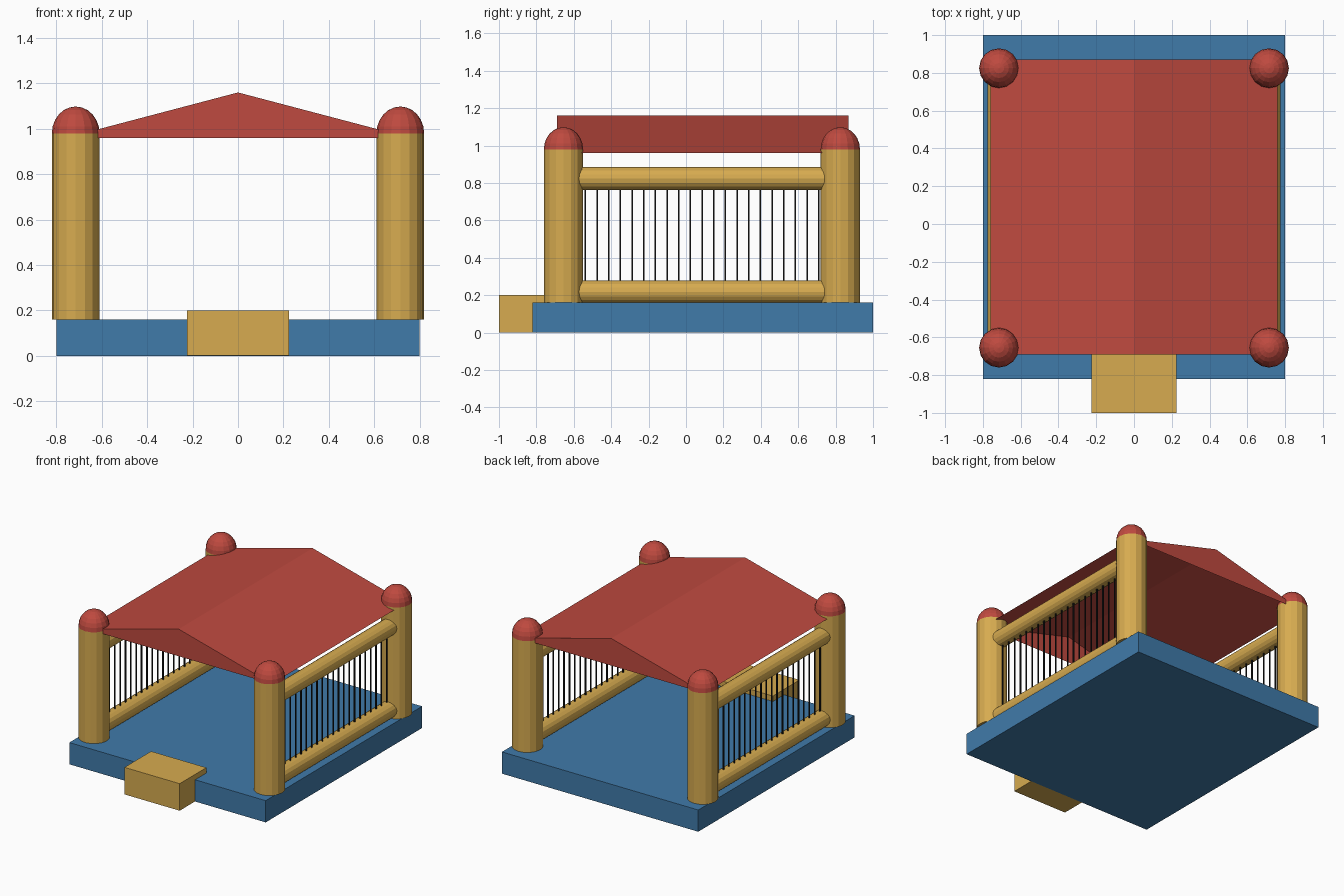
import bpy
import bmesh
from mathutils import Matrix, Vector

cube = bpy.data.objects.get("Cube")
if cube:
    bpy.data.objects.remove(cube, do_unlink=True)


def material(name, rgb):
    mat = bpy.data.materials.new(name)
    mat.use_nodes = True
    colour = (*rgb, 1)
    mat.diffuse_color = colour
    mat.node_tree.nodes["Principled BSDF"].inputs["Base Color"].default_value = colour
    return mat


BLUE = material("blue", (0.051, 0.196, 0.40))
YELLOW = material("yellow", (0.68, 0.41, 0.08))
RED = material("red", (0.52, 0.068, 0.05))
BLACK = material("black", (0.01, 0.01, 0.01))


def finish(name, bm, mat):
    mesh = bpy.data.meshes.new(name)
    bm.to_mesh(mesh)
    bm.free()
    mesh.materials.append(mat)
    obj = bpy.data.objects.new(name, mesh)
    bpy.context.collection.objects.link(obj)
    return obj


def add_box(bm, low, high):
    low, high = Vector(low), Vector(high)
    place = Matrix.Translation((low + high) / 2) @ Matrix.Diagonal((*(high - low), 1))
    bmesh.ops.create_cube(bm, size=1, matrix=place)


def box(name, low, high, mat):
    bm = bmesh.new()
    add_box(bm, low, high)
    return finish(name, bm, mat)


def tube(name, start, end, radius, mat, sides=16):
    start, end = Vector(start), Vector(end)
    axis = end - start
    turn = axis.to_track_quat("Z", "Y").to_matrix().to_4x4()
    bm = bmesh.new()
    bmesh.ops.create_cone(bm, cap_ends=True, segments=sides, radius1=radius,
                          radius2=radius, depth=axis.length,
                          matrix=Matrix.Translation((start + end) / 2) @ turn)
    return finish(name, bm, mat)


def dome(name, centre, radius, height, mat):
    bm = bmesh.new()
    bmesh.ops.create_uvsphere(bm, u_segments=16, v_segments=12, radius=1)
    lower = [v for v in bm.verts if v.co.z < -0.01]
    bmesh.ops.delete(bm, geom=lower, context="VERTS")
    bm.transform(Matrix.Translation(centre) @ Matrix.Diagonal((radius, radius, height, 1)))
    return finish(name, bm, mat)


FLOOR = 0.16
PILLAR_TOP = 0.98
PILLAR_X = 0.715
PILLAR_R = 0.105
FRONT_Y, BACK_Y = -0.655, 0.825
RAILS = {"lower": 0.217, "upper": 0.823}

# Floor and entrance step
box("floor_base", (-0.8, -0.82, 0), (0.8, 1, FLOOR), BLUE)
box("entrance_step", (-0.225, -1, 0.001), (0.225, -0.69, 0.2), YELLOW)

for side, x in (("left", PILLAR_X), ("right", -PILLAR_X)):
    # Corner pillars with domed caps
    for end, y in (("front", FRONT_Y), ("back", BACK_Y)):
        tube(f"{end}_{side}_pillar", (x, y, FLOOR), (x, y, PILLAR_TOP), PILLAR_R, YELLOW)
        dome(f"{end}_{side}_cap", (x, y, PILLAR_TOP), PILLAR_R, 0.118, RED)

    # Side rails
    for level, z in RAILS.items():
        tube(f"{level}_{side}_rail", (x, FRONT_Y, z), (x, BACK_Y, z), 0.061, YELLOW)

    # Thin upright bars between the rails
    bm = bmesh.new()
    half = 0.004
    for i in range(21):
        y = -0.538 + i * 0.0624
        add_box(bm, (x - half, y - half, RAILS["lower"]), (x + half, y + half, RAILS["upper"]))
    finish(f"{side}_netting_bars", bm, BLACK)

# Pitched canopy, closed by gables and open underneath
bm = bmesh.new()
ends = []
for y in (-0.69, 0.87):
    ends.append([bm.verts.new((x, y, z)) for x, z in ((-0.76, 0.96), (0, 1.16), (0.76, 0.96))])
front, back = ends
bm.faces.new(front)
bm.faces.new(back[::-1])
for i in (0, 1):
    bm.faces.new((front[i + 1], front[i], back[i], back[i + 1]))
bm.normal_update()
for face in bm.faces:
    # Every face points away from the middle of the canopy
    if face.normal.dot(face.calc_center_median() - Vector((0, 0.09, 0.96))) < 0:
        face.normal_flip()
finish("canopy_roof", bm, RED)
